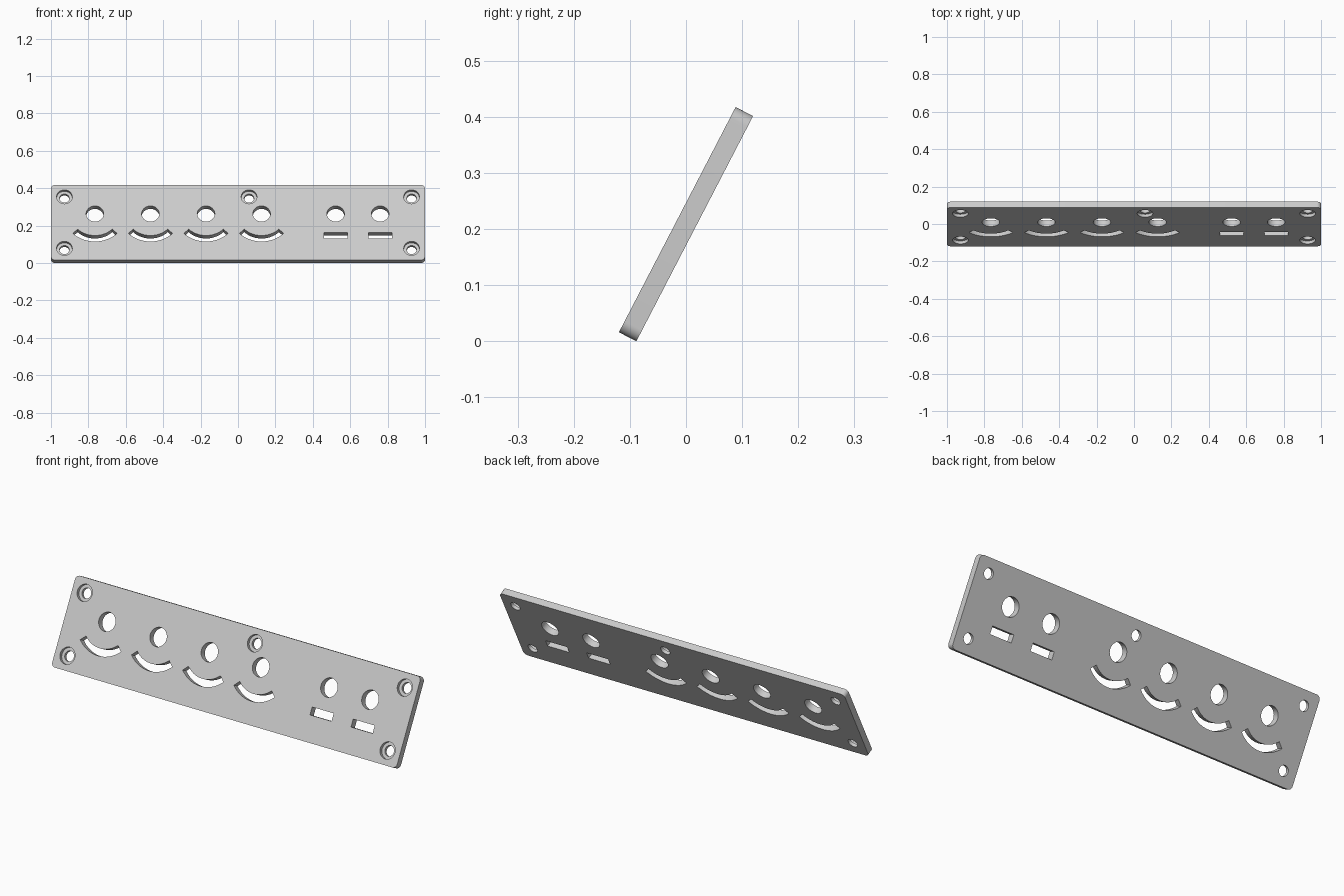
import bpy, bmesh
from math import sin, cos, pi, radians

if "Cube" in bpy.data.objects:
    bpy.data.objects.remove(bpy.data.objects["Cube"], do_unlink=True)

W, H, T = 2.0, 0.452, 0.035          # plate width, height, thickness
KNOB_X = [-0.765, -0.468, -0.171, 0.126]
SWITCH_X = [0.522, 0.76]
HOLE_Y, SLOT_Y = 0.053, -0.078
SCREWS = [(x, y) for x in (-0.928, 0.928) for y in (-0.155, 0.155)] + [(0.059, 0.155)]

grey = bpy.data.materials.new("light_grey")
grey.use_nodes = True
grey.diffuse_color = (0.6, 0.6, 0.6, 1)
grey.node_tree.nodes["Principled BSDF"].inputs["Base Color"].default_value = (0.6, 0.6, 0.6, 1)


def arc(cx, cy, r, a0, a1, n):
    """Points along an arc, angles in degrees."""
    return [(cx + r * cos(radians(a0 + (a1 - a0) * i / n)),
             cy + r * sin(radians(a0 + (a1 - a0) * i / n))) for i in range(n + 1)]


def circle(cx, cy, r, n=48):
    return arc(cx, cy, r, 0, 360, n)[:-1]


def rectangle(cx, cy, w, h):
    return [(cx + sx * w / 2, cy + sy * h / 2) for sx, sy in ((-1, -1), (1, -1), (1, 1), (-1, 1))]


def prisms(name, outlines, z0, z1):
    """One object holding a straight prism for each outline."""
    bm = bmesh.new()
    for outline in outlines:
        face = bm.faces.new([bm.verts.new((x, y, z0)) for x, y in outline])
        top = bmesh.ops.extrude_face_region(bm, geom=[face])["geom"]
        bmesh.ops.translate(bm, vec=(0, 0, z1 - z0),
                            verts=[v for v in top if isinstance(v, bmesh.types.BMVert)])
    bmesh.ops.recalc_face_normals(bm, faces=bm.faces)
    mesh = bpy.data.meshes.new(name)
    bm.to_mesh(mesh)
    bm.free()
    mesh.materials.append(grey)
    obj = bpy.data.objects.new(name, mesh)
    bpy.context.collection.objects.link(obj)
    return obj


# Plate with rounded corners
R = 0.022
outline = []
for k, (sx, sy) in enumerate(((1, 1), (-1, 1), (-1, -1), (1, -1))):
    outline += arc(sx * (W / 2 - R), sy * (H / 2 - R), R, 90 * k, 90 * k + 90, 8)
plate = prisms("panel_plate", [outline], -T / 2, T / 2)

# Through openings: shaft holes, curved slots, switch slots, screw holes
openings = [circle(x, HOLE_Y, 0.047) for x in KNOB_X + SWITCH_X]
openings += [arc(x, HOLE_Y, 0.167, 225, 315, 24) + arc(x, HOLE_Y, 0.131, 315, 225, 24)
             for x in KNOB_X]
openings += [rectangle(x, SLOT_Y, 0.125, 0.039) for x in SWITCH_X]
openings += [circle(x, y, 0.026, 32) for x, y in SCREWS]
through = prisms("opening_cutter", openings, -T, T)

# Counterbores around the screw holes on the front
bores = prisms("counterbore_cutter", [circle(x, y, 0.042) for x, y in SCREWS], 0, T)

for cutter in (through, bores):
    cutter.hide_render = True
    mod = plate.modifiers.new(cutter.name, "BOOLEAN")
    mod.operation, mod.solver, mod.object = "DIFFERENCE", "EXACT", cutter

# Apply the cuts and drop the cutters
bpy.context.view_layer.update()
cut = bpy.data.meshes.new_from_object(plate.evaluated_get(bpy.context.evaluated_depsgraph_get()))
plate.modifiers.clear()
plate.data = cut
for cutter in (through, bores):
    bpy.data.objects.remove(cutter, do_unlink=True)

# Smooth the round walls, keep edges sharp
bpy.ops.object.select_all(action="DESELECT")
plate.select_set(True)
bpy.context.view_layer.objects.active = plate
bpy.ops.object.shade_smooth_by_angle(angle=radians(30))

# Lean the plate back
tilt = radians(62.6)
plate.rotation_euler = (tilt, 0, 0)
plate.location = (0, 0, (H * sin(tilt) + T * cos(tilt)) / 2)
